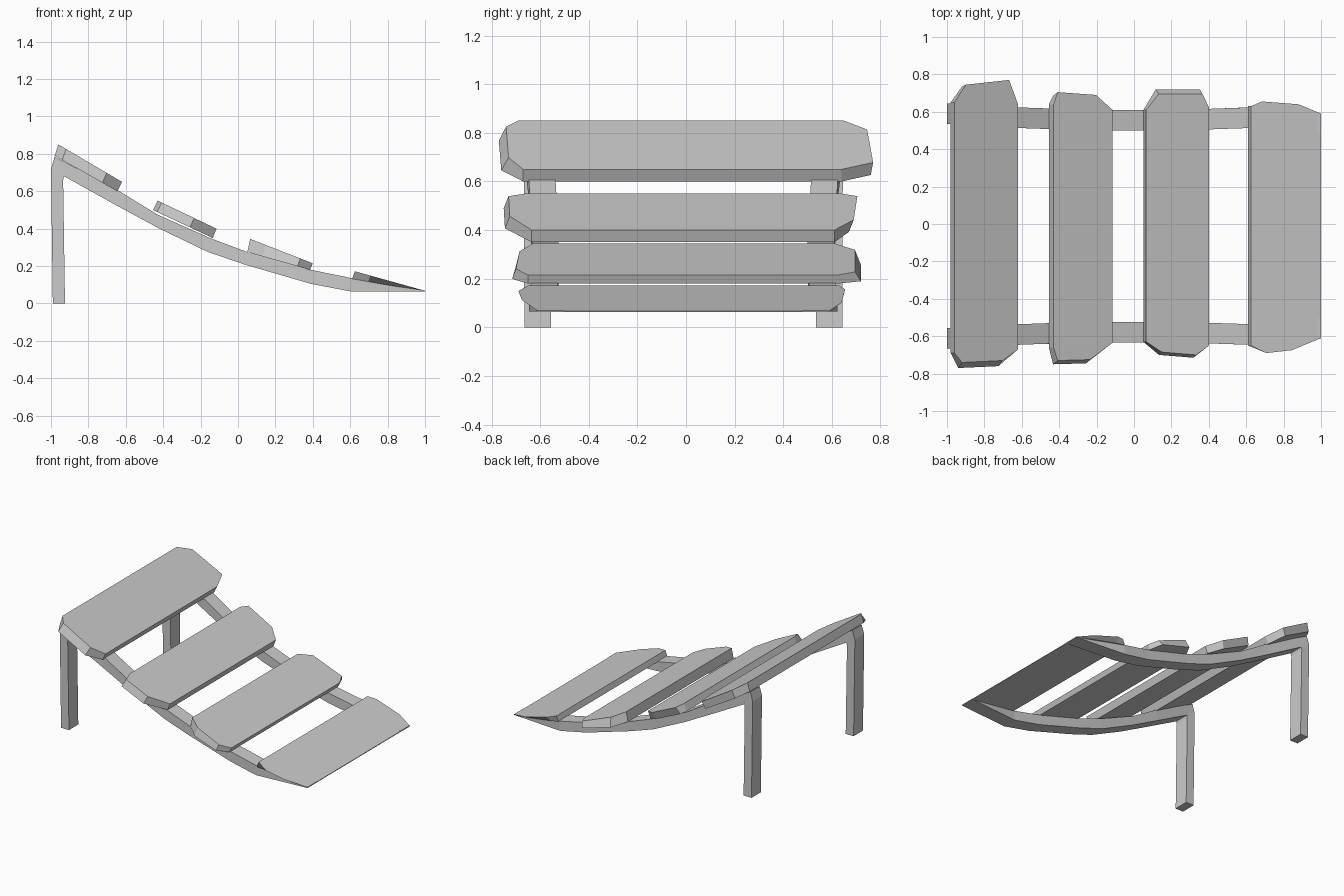
import bpy
import bmesh

cube = bpy.data.objects.get("Cube")
if cube:
    bpy.data.objects.remove(cube, do_unlink=True)

# Single flat grey
grey = bpy.data.materials.new("plain_grey")
grey.use_nodes = True
colour = (0.6, 0.6, 0.6, 1)
grey.diffuse_color = colour
grey.node_tree.nodes["Principled BSDF"].inputs["Base Color"].default_value = colour


def loft(name, loops):
    """Closed flat-shaded solid through matching point loops."""
    bm = bmesh.new()
    rings = [[bm.verts.new(p) for p in loop] for loop in loops]
    for a, b in zip(rings, rings[1:]):
        for i in range(len(a)):
            j = (i + 1) % len(a)
            bm.faces.new((a[i], a[j], b[j], b[i]))
    bm.faces.new(rings[0])
    bm.faces.new(list(reversed(rings[-1])))
    bmesh.ops.recalc_face_normals(bm, faces=bm.faces)
    mesh = bpy.data.meshes.new(name)
    bm.to_mesh(mesh)
    bm.free()
    mesh.materials.append(grey)
    obj = bpy.data.objects.new(name, mesh)
    bpy.context.collection.objects.link(obj)
    return obj


# Rails: leg and curved runner in one bent bar, as (upper, lower) x-z stations
stations = [
    ((-0.99, 0), (-0.925, 0)),
    ((-1.0, 0.72), (-0.935, 0.66)),
    ((-0.98, 0.785), (-0.93, 0.68)),
    ((-0.65, 0.61), (-0.66, 0.53)),
    ((-0.43, 0.475), (-0.42, 0.40)),
    ((-0.15, 0.35), (-0.16, 0.275)),
    ((0.05, 0.275), (0.03, 0.21)),
    ((0.39, 0.18), (0.39, 0.105)),
    ((0.61, 0.135), (0.6, 0.065)),
    ((1.0, 0.07), (1.0, 0.064)),
]


def rail(name, side, middle, spread):
    loops = []
    for (ux, uz), (lx, lz) in stations:
        outer = middle + spread * ux * ux
        if ux > 0.9:
            outer = middle - 0.02
        inner = outer - 0.11
        loops.append([(ux, side * outer, uz), (ux, side * inner, uz),
                      (lx, side * inner, lz), (lx, side * outer, lz)])
    loft(name, loops)


rail("left_rail_and_leg", 1, 0.61, 0.035)
rail("right_rail_and_leg", -1, 0.633, 0.033)


# Planks: tilted boards with rough chipped ends, outline as (t across, y)
def plank(name, top, bottom, far_end, near_end, far_flare, near_flare):
    outline = far_end + near_end[::-1]

    def layer(line, flared):
        (x0, z0), (x1, z1) = line
        points = []
        for t, y in outline:
            if flared and 0 < t < 1:
                y += far_flare if y > 0 else -near_flare
            points.append((x0 + t * (x1 - x0), y, z0 + t * (z1 - z0)))
        return points

    loft(name, [layer(top, False), layer(bottom, True)])


plank("top_plank", ((-0.96, 0.85), (-0.62, 0.65)), ((-0.98, 0.79), (-0.645, 0.6)),
      [(0, 0.65), (0.18, 0.745), (0.86, 0.77), (1, 0.64)],
      [(0, -0.69), (0.12, -0.74), (0.76, -0.73), (1, -0.67)], -0.01, 0.03)
plank("upper_middle_plank", ((-0.43, 0.55), (-0.115, 0.4)), ((-0.455, 0.5), (-0.135, 0.35)),
      [(0, 0.64), (0.07, 0.705), (0.72, 0.69), (1, 0.61)],
      [(0, -0.66), (0.07, -0.73), (0.62, -0.725), (1, -0.635)], -0.02, 0.02)
plank("lower_middle_plank", ((0.065, 0.345), (0.4, 0.215)), ((0.05, 0.275), (0.385, 0.18)),
      [(0, 0.61), (0.2, 0.695), (0.9, 0.695), (1, 0.625)],
      [(0, -0.63), (0.25, -0.685), (0.8, -0.7), (1, -0.65)], 0.025, 0.015)
plank("bottom_plank", ((0.625, 0.172), (1.0, 0.068)), ((0.61, 0.132), (1.0, 0.063)),
      [(0, 0.63), (0.16, 0.655), (0.68, 0.64), (1, 0.59)],
      [(0, -0.65), (0.22, -0.69), (0.58, -0.675), (1, -0.61)], -0.03, -0.05)
